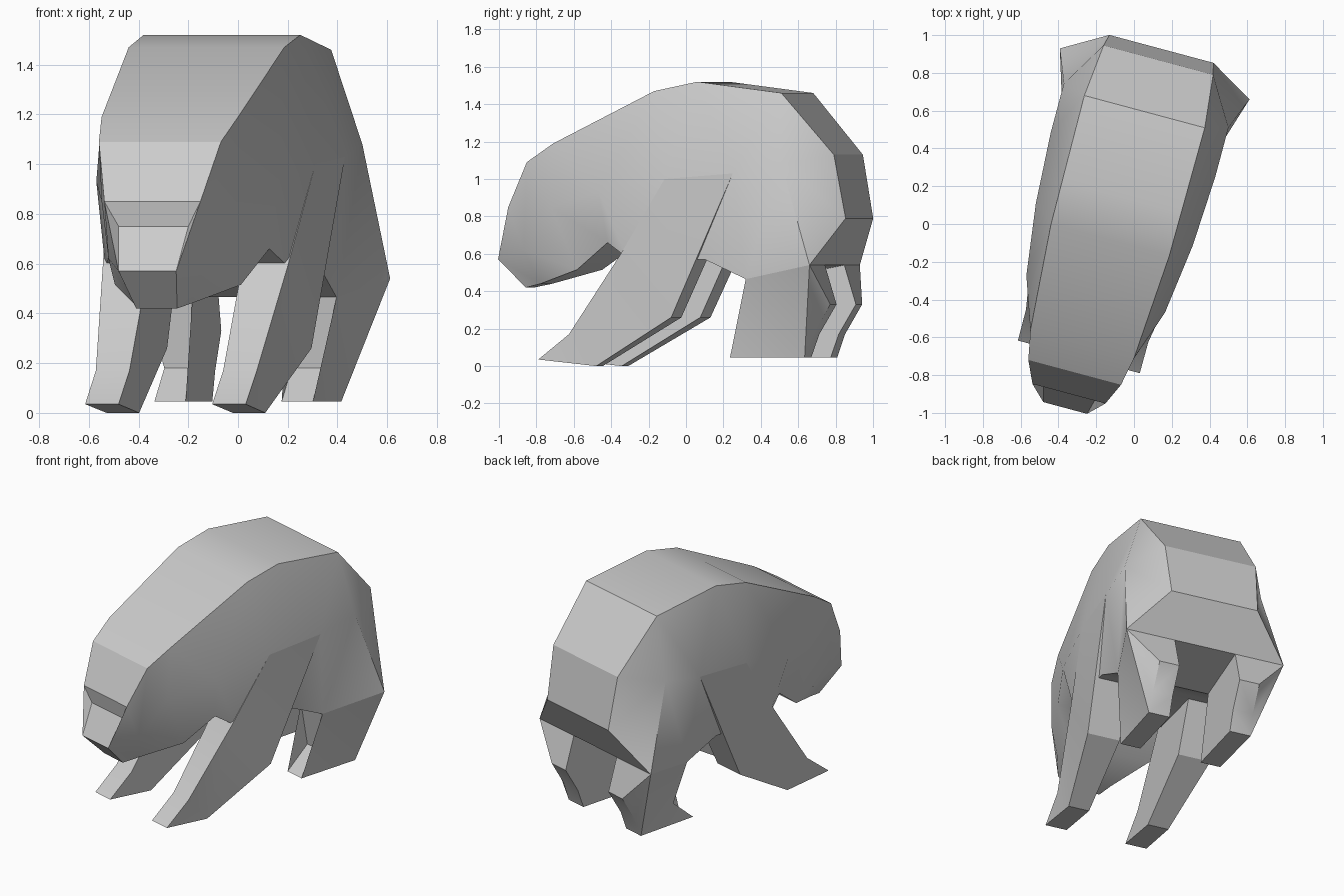
import bpy
import bmesh
import math
from mathutils import Matrix, Vector

default_cube = bpy.data.objects.get("Cube")
if default_cube:
    bpy.data.objects.remove(default_cube, do_unlink=True)

# The animal is laid out symmetrically, then turned and shifted as a whole
PLACEMENT = (Matrix.Rotation(math.radians(-15), 4, "Z")
             @ Matrix.Translation(Vector((-0.1, 0, 0))))

grey = bpy.data.materials.new("plain grey")
grey.use_nodes = True
grey.diffuse_color = (0.6, 0.6, 0.6, 1)
grey.node_tree.nodes["Principled BSDF"].inputs["Base Color"].default_value = (0.6, 0.6, 0.6, 1)


def finish(name, bm):
    """Turn a bmesh into a placed, coloured object with soft shading."""
    bmesh.ops.remove_doubles(bm, verts=bm.verts, dist=0.0005)
    bmesh.ops.recalc_face_normals(bm, faces=bm.faces)
    bm.transform(PLACEMENT)
    mesh = bpy.data.meshes.new(name)
    bm.to_mesh(mesh)
    bm.free()
    mesh.materials.append(grey)
    obj = bpy.data.objects.new(name, mesh)
    bpy.context.collection.objects.link(obj)
    bpy.ops.object.select_all(action="DESELECT")
    obj.select_set(True)
    bpy.context.view_layer.objects.active = obj
    bpy.ops.object.shade_smooth_by_angle(angle=math.radians(30))
    return obj


def build_body(name, stations):
    """Loft mirrored cross-sections; each has (along, height, half width) points."""
    bm = bmesh.new()
    rings = []
    for station in stations:
        left = [bm.verts.new((w, v, z)) for v, z, w in station]
        right = [bm.verts.new((-w, v, z)) for v, z, w in station]
        rings.append((left, right))
    for (left_a, right_a), (left_b, right_b) in zip(rings, rings[1:]):
        # Back and belly strips
        for row in (0, -1):
            bm.faces.new((left_a[row], left_b[row], right_b[row], right_a[row]))
        # Flanks, split along the fold from upper rear to lower front or the reverse
        for a, b in ((left_a, left_b), (right_a, right_b)):
            bm.faces.new((a[0], a[1], b[0]))
            bm.faces.new((a[1], b[1], b[0]))
            bm.faces.new((a[1], a[2], b[2]))
            bm.faces.new((a[1], b[2], b[1]))
    # Muzzle and rump caps
    for left, right in (rings[0], rings[-1]):
        for row in range(2):
            bm.faces.new((left[row], left[row + 1], right[row + 1], right[row]))
    return finish(name, bm)


def build_leg(name, outline, inner, side):
    """Slab leg: a shaped outer outline joined to a flat inner one."""
    bm = bmesh.new()
    outer_ring = [bm.verts.new((side * w, v, z)) for v, z, w in outline]
    inner_ring = [bm.verts.new((side * inner, v, z)) for v, z, w in outline]
    count = len(outline)
    for i in range(count):
        j = (i + 1) % count
        bm.faces.new((outer_ring[i], outer_ring[j], inner_ring[j], inner_ring[i]))
    caps = [bm.faces.new(outer_ring), bm.faces.new(inner_ring)]
    bmesh.ops.triangulate(bm, faces=caps)
    return finish(name, bm)


# Body from muzzle to rump: upper edge, flank and lower edge of each section
build_body("body", [
    [(-0.94, 0.75, 0.145), (-1.035, 0.57, 0.12), (-0.89, 0.42, 0.085)],
    [(-0.957, 0.85, 0.2), (-0.87, 0.62, 0.206), (-0.8, 0.44, 0.12)],
    [(-0.84, 1.09, 0.254), (-0.7, 0.85, 0.28), (-0.56, 0.515, 0.262)],
    [(-0.686, 1.19, 0.284), (-0.41, 0.93, 0.38), (-0.373, 0.66, 0.33)],
    [(-0.116, 1.47, 0.324), (-0.03, 1.0, 0.43), (-0.25, 0.58, 0.385)],
    [(0.124, 1.52, 0.326), (0.353, 1.03, 0.451), (0.185, 0.57, 0.4)],
    [(0.589, 1.46, 0.33), (0.622, 1.08, 0.451), (0.411, 0.465, 0.4)],
    [(0.872, 1.13, 0.3), (0.933, 0.79, 0.285), (0.796, 0.54, 0.52)],
])

# Leg outlines: toe, heel, back of the leg, then down the front
front_outline = [
    (-0.755, 0.035, 0.334), (-0.435, 0, 0.33), (0, 0.26, 0.406),
    (0.353, 1.03, 0.451), (-0.03, 1.0, 0.43), (-0.291, 0.59, 0.385),
    (-0.585, 0.17, 0.335),
]
hind_outline = [
    (0.305, 0.045, 0.33), (0.72, 0.045, 0.337), (0.765, 0.17, 0.33),
    (0.86, 0.33, 0.33), (0.796, 0.54, 0.52), (0.411, 0.465, 0.4),
    (0.46, 0.18, 0.33),
]
for label, side in (("left", 1), ("right", -1)):
    build_leg("front_leg_" + label, front_outline, 0.195, side)
    build_leg("hind_leg_" + label, hind_outline, 0.2, side)
